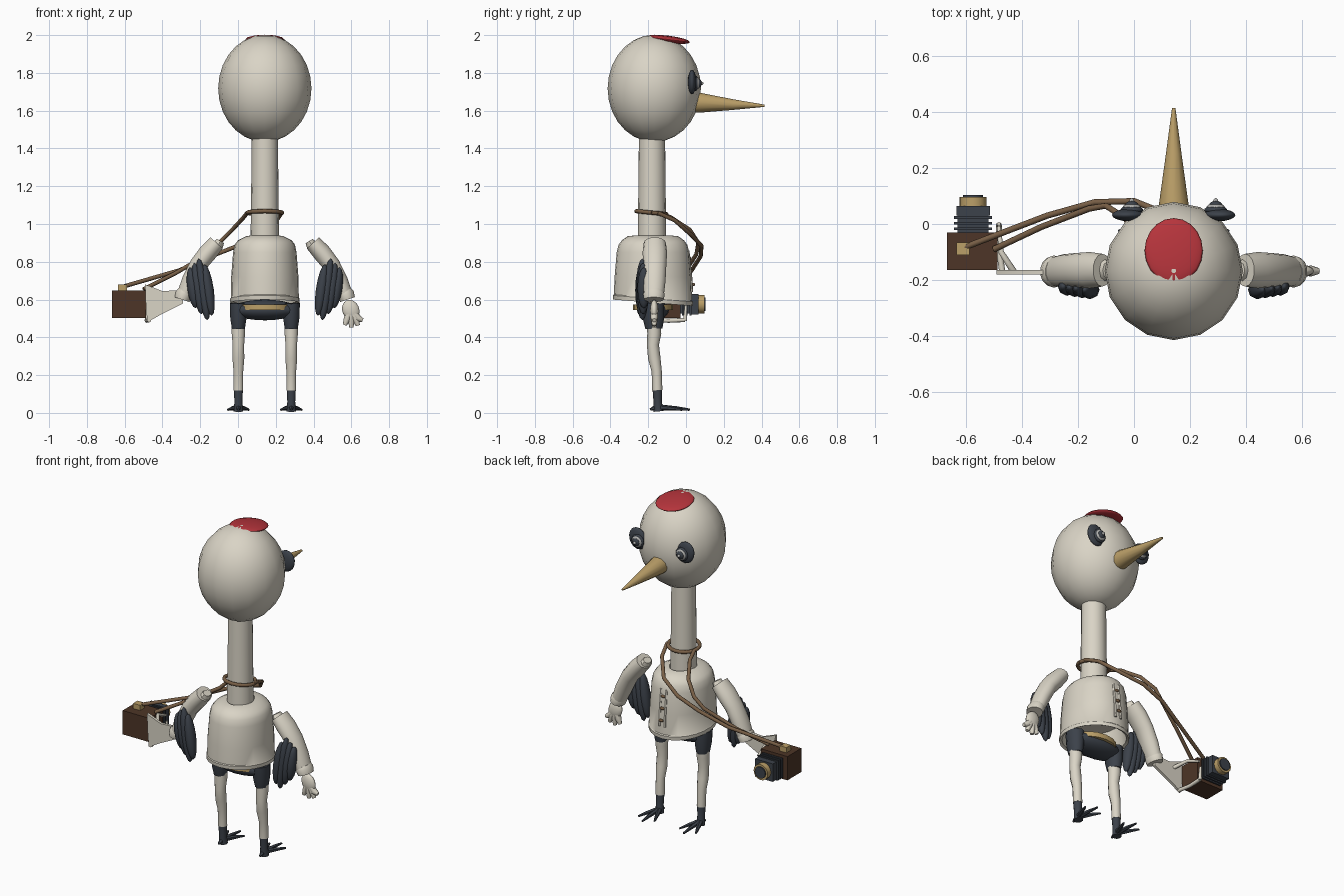
import bpy, bmesh, math
from mathutils import Vector

CX, CY = 0.142, -0.175          # body axis


def material(name, rgb):
    m = bpy.data.materials.new(name)
    m.diffuse_color = (*rgb, 1)
    return m


CREAM = material("cream", (0.70, 0.66, 0.565))
SLATE = material("slate", (0.045, 0.054, 0.069))
GOLD = material("gold", (0.50, 0.35, 0.14))
RED = material("red", (0.47, 0.035, 0.045))
STRAP = material("strap_brown", (0.19, 0.115, 0.062))
WOOD = material("dark_wood", (0.075, 0.036, 0.02))
GREY = material("eye_grey", (0.42, 0.42, 0.41))


def finish(name, bm, mat, smooth=40):
    bmesh.ops.recalc_face_normals(bm, faces=bm.faces)
    me = bpy.data.meshes.new(name)
    bm.to_mesh(me)
    bm.free()
    me.materials.append(mat)
    ob = bpy.data.objects.new(name, me)
    bpy.context.collection.objects.link(ob)
    if smooth:
        bpy.ops.object.select_all(action='DESELECT')
        ob.select_set(True)
        bpy.context.view_layer.objects.active = ob
        bpy.ops.object.shade_smooth_by_angle(angle=math.radians(smooth))
    return ob


def ball(name, loc, size, mat, seg=16, rings=12, rot=(0, 0, 0)):
    bm = bmesh.new()
    bmesh.ops.create_uvsphere(bm, u_segments=seg, v_segments=rings, radius=1)
    ob = finish(name, bm, mat, 60)
    ob.location, ob.scale, ob.rotation_euler = loc, size, rot
    return ob


def box(name, lo, hi, mat):
    bm = bmesh.new()
    bmesh.ops.create_cube(bm, size=1)
    lo, hi = Vector(lo), Vector(hi)
    for v in bm.verts:
        v.co = (lo + hi) / 2 + Vector(a * b for a, b in zip(v.co, hi - lo))
    return finish(name, bm, mat, 0)


def tube(name, pts, radii, mat, sides=12, ref=(0, 1, 0), wide=1.0, smooth=50):
    """Loft round rings along a path; wide stretches them along ref."""
    pts = [Vector(p) for p in pts]
    if not isinstance(radii, (list, tuple)):
        radii = [radii] * len(pts)
    bm, rows = bmesh.new(), []
    for i, (p, r) in enumerate(zip(pts, radii)):
        t = (pts[min(i + 1, len(pts) - 1)] - pts[max(i - 1, 0)]).normalized()
        u = Vector(ref)
        u = (u - t * u.dot(t)).normalized()
        w = t.cross(u)
        rows.append([bm.verts.new(p + u * r * wide * math.cos(a) + w * r * math.sin(a))
                     for a in (math.tau * k / sides for k in range(sides))])
    for a, b in zip(rows, rows[1:]):
        for k in range(sides):
            n = (k + 1) % sides
            bm.faces.new((a[k], a[n], b[n], b[k]))
    bm.faces.new(rows[0])
    bm.faces.new(rows[-1])
    return finish(name, bm, mat, smooth)


def jacket(name, profile, mat, sides=24):
    """Elliptical lathe of (rx, ry, z), hem lower in front."""
    bm, rows = bmesh.new(), []
    for rx, ry, z in profile:
        row = []
        for k in range(sides):
            a = math.tau * k / sides
            drop = 0.08 * ry * math.sin(a) if z < 0.62 else 0
            row.append(bm.verts.new((CX + rx * math.cos(a), CY + ry * math.sin(a), z - drop)))
        rows.append(row)
    for a, b in zip(rows, rows[1:]):
        for k in range(sides):
            n = (k + 1) % sides
            bm.faces.new((a[k], a[n], b[n], b[k]))
    return finish(name, bm, mat, 40)


# Head, neck, beak, red crown
ball("head", (CX, -0.168, 1.718), (0.247, 0.247, 0.284), CREAM, 16, 14)
tube("neck", [(CX, -0.18, 0.88), (CX, -0.18, 1.2), (CX, -0.18, 1.5)], [0.076, 0.072, 0.069], CREAM, 16)
tube("beak", [(CX, 0, 1.645), (CX, 0.07, 1.642), (CX, 0.25, 1.632), (CX, 0.415, 1.626)],
     [0.056, 0.053, 0.028, 0.006], GOLD, 12, (0, 0, 1))
ball("crown_patch", (CX, -0.095, 1.977), (0.104, 0.117, 0.02), RED, 20, 8, (math.radians(-7), 0, 0))

# Jacket shell with open hem and inner wall
jacket("jacket", [(0.155, 0.18, 0.72), (0.168, 0.195, 0.59), (0.183, 0.21, 0.583), (0.184, 0.212, 0.605),
                  (0.180, 0.207, 0.61), (0.178, 0.203, 0.72), (0.168, 0.192, 0.85), (0.16, 0.182, 0.89),
                  (0.143, 0.165, 0.913), (0.1, 0.135, 0.935), (0.07, 0.09, 0.94)], CREAM)
jacket("jacket_lining", [(0.155, 0.18, 0.72), (0.001, 0.001, 0.72)], CREAM)
for s in (-1, 1):
    tube("placket_rail", [(CX + s * 0.018, 0.03, 0.64), (CX + s * 0.018, 0.025, 0.72), (CX + s * 0.018, 0.01, 0.86)],
         0.008, CREAM, 6)
for z in (0.68, 0.75, 0.82):
    ball("toggle", (CX, 0.04 - (z - 0.68) * 0.15, z), (0.016, 0.009, 0.009), STRAP, 8, 6)

# Hips
ball("hips", (CX, -0.175, 0.545), (0.178, 0.085, 0.055), SLATE)
tube("waistband", [(CX, -0.175, 0.545), (CX, -0.175, 0.575)], 0.105, GOLD, 16, (1, 0, 0), 1.3)

for s in (-1, 1):
    # Legs and feet
    x = CX + s * 0.14
    tube("thigh", [(x, -0.175, 0.58), (x, -0.172, 0.5), (x, -0.17, 0.445)], [0.048, 0.045, 0.036], SLATE, 10, (0, 1, 0), 1.25)
    tube("leg", [(x, -0.17, 0.5), (x, -0.168, 0.42), (x, -0.175, 0.36), (x, -0.168, 0.29), (x, -0.155, 0.22), (x, -0.152, 0.12)],
         [0.038, 0.037, 0.032, 0.033, 0.027, 0.027], CREAM, 10)
    tube("ankle", [(x, -0.152, 0.137), (x, -0.15, 0.06), (x, -0.145, 0.008)], [0.026, 0.022, 0.026], SLATE, 10)
    for dx, dy in ((0, 0.17), (-0.055, 0.13), (0.055, 0.13), (0, -0.04)):
        tube("toe", [(x, -0.15, 0.03), (x + dx * 0.6, -0.15 + dy * 0.6, 0.024), (x + dx, -0.15 + dy, 0.017)],
             [0.016, 0.011, 0.006], SLATE, 6, (0, 0, 1))

    # Sleeve, cuff
    def P(dx, y, z):
        return (CX + s * dx, y, z)
    tube("sleeve", [P(0.255, -0.165, 0.90), P(0.30, -0.165, 0.85), P(0.352, -0.165, 0.785),
                    P(0.395, -0.168, 0.70), P(0.43, -0.17, 0.615)],
         [0.045, 0.05, 0.047, 0.046, 0.04], CREAM, 14, (0, 1, 0), 1.3)
    tube("cuff", [P(0.422, -0.17, 0.645), P(0.428, -0.17, 0.63), P(0.438, -0.17, 0.6)],
         [0.04, 0.046, 0.042], CREAM, 14, (0, 1, 0), 1.25)
    tube("shoulder_tab", [P(0.25, -0.165, 0.885), P(0.235, -0.165, 0.91)], [0.03, 0.022], CREAM, 8, (0, 1, 0), 1.4)

    # Layered wing feathers
    for k in range(4):
        ball("wing_feather", P(0.30 + 0.027 * k, -0.235 + 0.004 * k, 0.65 + 0.004 * k),
             (0.03, 0.034, 0.165 - 0.028 * abs(k - 1)), SLATE, 8, 8, (0, s * 0.14, 0))

    # Eye patch, eyeball, pupil
    ex = CX + s * 0.163
    ball("eye_patch", (ex, 0.032, 1.752), (0.057, 0.022, 0.066), SLATE, 16, 8, (0, s * 0.25, 0))
    ex = CX + s * 0.15
    for nm, y, r, m in (("eye_socket", 0.05, 0.041, SLATE), ("eye_white", 0.058, 0.033, GREY),
                        ("iris", 0.066, 0.024, SLATE), ("glint", 0.076, 0.01, GREY)):
        ball(nm, (ex, y, 1.745), (r, 0.017, r), m, 14, 8)

# Free hand
ball("palm", (0.597, -0.168, 0.545), (0.045, 0.022, 0.055), CREAM, 12, 8, (0, -0.4, 0))
for dx, z in ((-0.035, 0.465), (0.0, 0.452), (0.035, 0.462), (0.06, 0.49)):
    tube("finger", [(0.595, -0.168, 0.55), (0.60 + dx * 0.6, -0.168, 0.5), (0.60 + dx, -0.168, z)],
         [0.018, 0.019, 0.011], CREAM, 8)

# Hand stretched out and wrapped around the camera
bm = bmesh.new()
loop = [(-0.29, 0.65), (-0.40, 0.645), (-0.492, 0.68), (-0.488, 0.575), (-0.48, 0.48), (-0.40, 0.525), (-0.29, 0.58)]
back = [bm.verts.new((x, -0.18, z)) for x, z in loop]
front = [bm.verts.new((x, -0.164, z)) for x, z in loop]
bm.faces.new(back)
bm.faces.new(front)
for i in range(len(loop)):
    j = (i + 1) % len(loop)
    bm.faces.new((back[i], back[j], front[j], front[i]))
finish("holding_hand", bm, CREAM, 30)
tube("lower_finger", [(-0.47, -0.175, 0.49), (-0.483, -0.09, 0.488), (-0.483, -0.005, 0.492)], 0.011, CREAM, 8, (0, 0, 1))
tube("front_finger", [(-0.483, -0.005, 0.488), (-0.483, 0.0, 0.57)], [0.011, 0.007], CREAM, 8)
tube("thumb", [(-0.43, -0.17, 0.62), (-0.475, -0.1, 0.65), (-0.483, -0.01, 0.61)], [0.012, 0.01, 0.007], CREAM, 8, (0, 0, 1))

# Camera body, bellows, lens
box("camera_box", (-0.668, -0.165, 0.502), (-0.488, -0.03, 0.648), WOOD)
box("camera_knob", (-0.635, -0.11, 0.645), (-0.588, -0.067, 0.68), GOLD)
LX, LZ = -0.575, 0.575
box("bellows_core", (LX - 0.055, -0.03, LZ - 0.05), (LX + 0.055, 0.03, LZ + 0.05), SLATE)
for k in range(3):
    y = -0.022 + 0.02 * k
    box("bellows_fold", (LX - 0.068, y, LZ - 0.06), (LX + 0.068, y + 0.01, LZ + 0.06), SLATE)
box("lens_board", (LX - 0.06, 0.03, LZ - 0.055), (LX + 0.06, 0.065, LZ + 0.055), SLATE)
tube("lens_ring", [(LX, 0.06, LZ), (LX, 0.097, LZ)], 0.048, GOLD, 16, (0, 0, 1))
tube("lens", [(LX, 0.09, LZ), (LX, 0.104, LZ)], 0.036, SLATE, 16, (0, 0, 1))

# Strap: neck loop and two strands
ring = [(CX + 0.092 * math.cos(a), -0.183 + 0.08 * math.sin(a), 1.06 - 0.008 * math.sin(a))
        for a in (math.tau * k / 20 for k in range(21))]
tube("neck_loop", ring, 0.011, STRAP, 8, (0, 0, 1))
tube("strap_long", [(0.232, -0.15, 1.06), (0.205, -0.06, 1.02), (0.13, 0.03, 0.94), (0.0, 0.082, 0.885),
                    (-0.14, 0.078, 0.83), (-0.31, 0.03, 0.755), (-0.61, -0.085, 0.668)], 0.011, STRAP, 8, (0, 0, 1))
tube("strap_short", [(0.05, -0.15, 1.06), (0.03, -0.08, 1.035), (-0.03, 0.02, 0.97), (-0.10, 0.065, 0.90),
                     (-0.16, 0.055, 0.84), (-0.33, -0.01, 0.74), (-0.50, -0.09, 0.655)], 0.011, STRAP, 8, (0, 0, 1))
